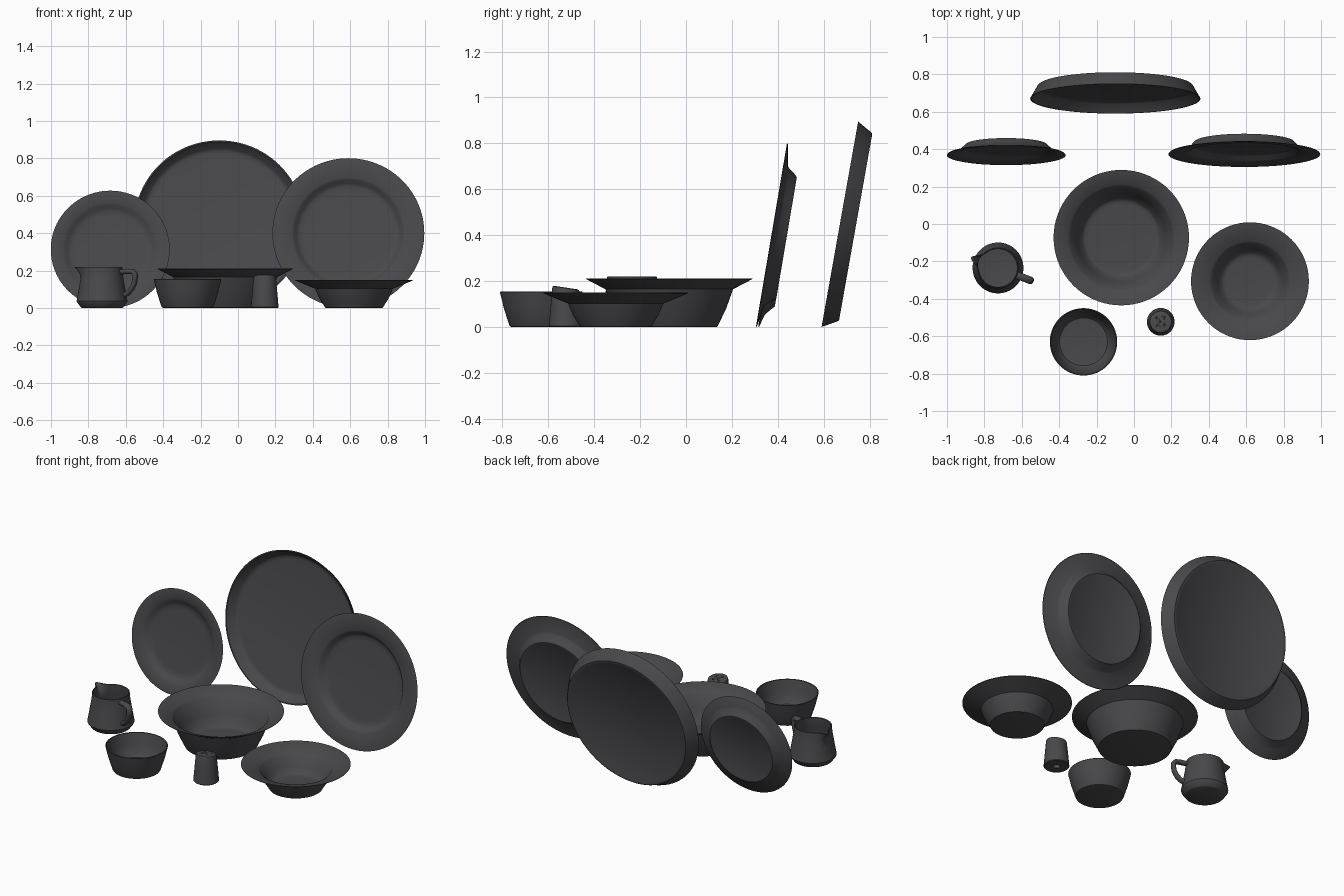
import bpy, bmesh, math
from mathutils import Matrix, Vector

cube = bpy.data.objects.get("Cube")
if cube:
    bpy.data.objects.remove(cube, do_unlink=True)

stone = bpy.data.materials.new("charcoal stoneware")
stone.use_nodes = True
COLOR = (0.066, 0.064, 0.071, 1)
stone.diffuse_color = COLOR
stone.node_tree.nodes["Principled BSDF"].inputs["Base Color"].default_value = COLOR


def finish(name, bm, loc=(0, 0, 0), tilt=0, angle=35):
    bmesh.ops.recalc_face_normals(bm, faces=bm.faces)
    mesh = bpy.data.meshes.new(name)
    bm.to_mesh(mesh)
    bm.free()
    mesh.materials.append(stone)
    ob = bpy.data.objects.new(name, mesh)
    bpy.context.collection.objects.link(ob)
    ob.location = loc
    ob.rotation_euler.x = math.radians(tilt)
    bpy.ops.object.select_all(action="DESELECT")
    ob.select_set(True)
    bpy.context.view_layer.objects.active = ob
    bpy.ops.object.shade_smooth_by_angle(angle=math.radians(angle))
    return ob


def lathe(profile, steps=72):
    """Turn a list of (radius, height) around z, capping both ends."""
    bm = bmesh.new()
    rings = []
    for r, z in profile:
        rings.append([bm.verts.new((r * math.cos(2 * math.pi * i / steps),
                                    r * math.sin(2 * math.pi * i / steps), z))
                      for i in range(steps)])
    for a, b in zip(rings, rings[1:]):
        for i in range(steps):
            j = (i + 1) % steps
            bm.faces.new((a[i], a[j], b[j], b[i]))
    bm.faces.new(rings[0])
    bm.faces.new(rings[-1])
    return bm


# Standing plates: lathed with the rim at height 0, then leaned back
def standing_plate(name, profile, x, y, lean):
    r = max(p[0] for p in profile)
    a = math.radians(lean)
    finish(name, lathe(profile, 96), (x, y, r * math.cos(a)), 90 - lean)


def rimmed_plate(r, well, depth):
    return [(well - 0.025, -depth + 0.004), (well - 0.017, -depth), (well - 0.008, -depth),
            (well + 0.004, -depth + 0.012), (well + 0.025, -0.026), (well + 0.036, -0.019),
            (r - 0.003, -0.003), (r, 0), (r - 0.004, 0.001),
            (well + 0.028, -0.009), (well + 0.016, -0.015), (well, -depth + 0.03),
            (well - 0.014, -depth + 0.023), (well - 0.04, -depth + 0.021)]


standing_plate("dinner_plate", rimmed_plate(0.406, 0.275, 0.066), 0.59, 0.373, 9.6)
standing_plate("side_plate", rimmed_plate(0.318, 0.226, 0.056), -0.683, 0.368, 9.6)
standing_plate("serving_platter",
               [(0.385, -0.064), (0.395, -0.07), (0.412, -0.07), (0.418, -0.064),
                (0.452, -0.004), (0.455, 0), (0.448, 0), (0.418, -0.046),
                (0.408, -0.053), (0.39, -0.056)], -0.1, 0.67, 10.1)


# Bowls with a wide flared rim
def rimmed_bowl(name, r, throat, base, height, drop, x, y):
    shoulder = height - drop
    profile = [(base - 0.012, 0), (base - 0.003, 0.002), (base, 0.008),
               (base + (throat - base) * 0.55, shoulder * 0.5),
               (throat, shoulder), (r, height - 0.003), (r, height), (r - 0.004, height),
               (throat + 0.008, shoulder + 0.016), (throat - 0.004, shoulder + 0.008),
               (base + (throat - base) * 0.5 - 0.01, shoulder * 0.5),
               (base - 0.005, 0.024), (base - 0.018, 0.016), (base - 0.035, 0.014)]
    finish(name, lathe(profile), (x, y, 0))


rimmed_bowl("serving_bowl", 0.362, 0.278, 0.213, 0.212, 0.047, -0.068, -0.073)
rimmed_bowl("soup_bowl", 0.315, 0.208, 0.158, 0.15, 0.047, 0.62, -0.306)

# Small straight bowl
finish("small_bowl",
       lathe([(0.128, 0), (0.136, 0.003), (0.141, 0.012), (0.164, 0.085), (0.18, 0.152),
              (0.178, 0.155), (0.174, 0.153), (0.157, 0.085), (0.137, 0.026),
              (0.128, 0.017), (0.11, 0.014)]), (-0.27, -0.63, 0))

# Shaker with a sloping top and a stopper hole in the base
bm = lathe([(0.02, 0.02), (0.02, 0), (0.07, 0), (0.074, 0.004), (0.067, 0.085),
            (0.06, 0.16), (0.057, 0.169), (0.05, 0.172)], 48)
for v in bm.verts:
    if v.co.z > 0.1:
        v.co.z -= 0.15 * v.co.y
shaker = finish("shaker", bm, (0.143, -0.523, 0))

# Pouring holes, sunk into the shaker top
bm = bmesh.new()
for px, py in [(0, 0), (0.02, 0.02), (-0.02, 0.02), (0.02, -0.02), (-0.02, -0.02)]:
    spot = Matrix.Translation((px, py, 0.172 - 0.15 * py))
    bmesh.ops.create_cone(bm, cap_ends=True, segments=12, radius1=0.004, radius2=0.004,
                          depth=0.02, matrix=spot)
holes = finish("shaker_hole_cutter", bm, shaker.location)
holes.hide_render = True
holes.hide_set(True)
holes.display_type = "WIRE"
cut = shaker.modifiers.new("pouring holes", "BOOLEAN")
cut.operation = "DIFFERENCE"
cut.solver = "EXACT"
cut.object = holes
# Apply the cut so that no helper is left behind
bpy.context.view_layer.objects.active = shaker
bpy.ops.object.modifier_apply(modifier=cut.name)
bpy.data.objects.remove(holes, do_unlink=True)

# Jug body, with the spout pulled out of the rim
JUG = (-0.727, -0.235, 0)
SPOUT = math.radians(159)
bm = lathe([(0.108, 0), (0.113, 0.003), (0.133, 0.03), (0.136, 0.037), (0.134, 0.045),
            (0.121, 0.12), (0.114, 0.16), (0.111, 0.18), (0.109, 0.2), (0.108, 0.218),
            (0.105, 0.22), (0.101, 0.218), (0.102, 0.2), (0.104, 0.18), (0.107, 0.16),
            (0.114, 0.12), (0.126, 0.045), (0.118, 0.02), (0.1, 0.016)])
for v in bm.verts:
    off = math.atan2(v.co.y, v.co.x) - SPOUT
    off = math.atan2(math.sin(off), math.cos(off))
    lift = max(0, (v.co.z - 0.15) / 0.07)
    pull = 0.05 * lift ** 1.4 * math.exp(-(off / 0.24) ** 2)
    v.co += Vector((math.cos(SPOUT), math.sin(SPOUT), 0)) * pull
finish("jug_body", bm, JUG)

# Jug handle: a rounded section swept along an ear-shaped path
path = [(0.104, 0.193), (0.15, 0.196), (0.178, 0.194), (0.189, 0.182), (0.19, 0.16),
        (0.184, 0.13), (0.168, 0.1), (0.146, 0.078), (0.12, 0.066)]
pts = [Vector((r, 0, z)) for r, z in path]
bm = bmesh.new()
rings = []
SIDES = 12
for i, p in enumerate(pts):
    run = (pts[min(i + 1, len(pts) - 1)] - pts[max(i - 1, 0)]).normalized()
    side = Vector((0, 1, 0))
    out = run.cross(side)
    rings.append([bm.verts.new(p + out * 0.014 * math.cos(t) + side * 0.02 * math.sin(t))
                  for t in (2 * math.pi * k / SIDES for k in range(SIDES))])
for a, b in zip(rings, rings[1:]):
    for k in range(SIDES):
        n = (k + 1) % SIDES
        bm.faces.new((a[k], a[n], b[n], b[k]))
bm.faces.new(rings[0])
bm.faces.new(rings[-1])
bmesh.ops.rotate(bm, verts=bm.verts, matrix=Matrix.Rotation(SPOUT + math.pi, 3, "Z"))
finish("jug_handle", bm, JUG, angle=50)
